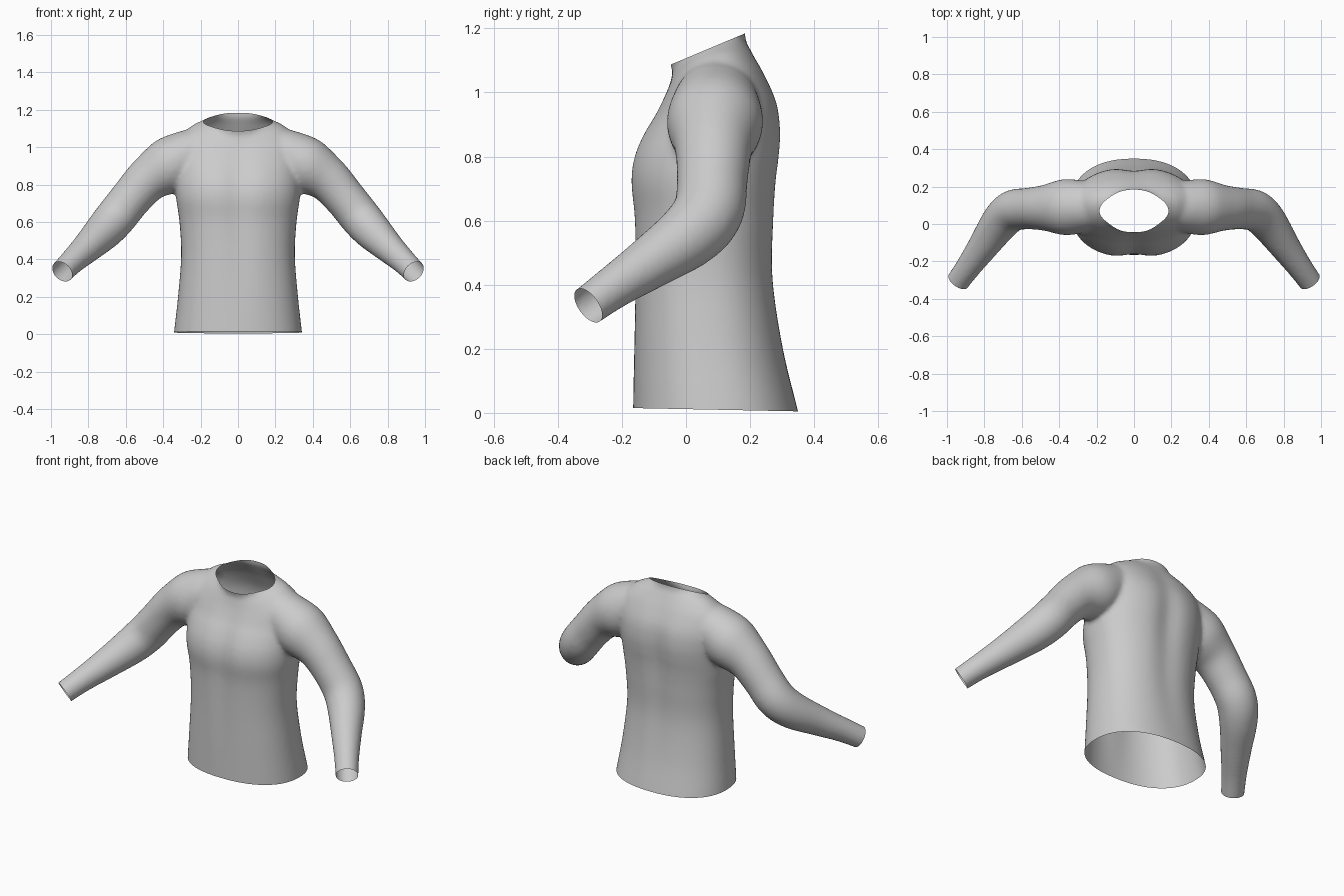
import bpy, bmesh
from math import sin, cos, pi, exp
from mathutils import Vector

if "Cube" in bpy.data.objects:
    bpy.data.objects.remove(bpy.data.objects["Cube"])


def spline(keys, steps):
    """Catmull-Rom interpolation through tuples of any length."""
    out = []
    for i in range(len(keys) - 1):
        p = [keys[max(0, min(len(keys) - 1, i + k))] for k in (-1, 0, 1, 2)]
        for s in range(steps):
            t = s / steps
            out.append([0.5 * (2 * b + (c - a) * t + (2 * a - 5 * b + 4 * c - d) * t * t
                               + (3 * b - a - 3 * c + d) * t ** 3)
                        for a, b, c, d in zip(*p)])
    out.append(list(keys[-1]))
    return out


def loft(bm, rings):
    """Skin closed rings of points and cap both ends."""
    loops = [[bm.verts.new(p) for p in r] for r in rings]
    n = len(loops[0])
    faces = [bm.faces.new((a[i], a[(i + 1) % n], b[(i + 1) % n], b[i]))
             for a, b in zip(loops, loops[1:]) for i in range(n)]
    faces += [bm.faces.new(loops[0][::-1]), bm.faces.new(loops[-1])]
    bmesh.ops.recalc_face_normals(bm, faces=faces)


def power(v, e):
    return (abs(v) ** e) * (1 if v >= 0 else -1)


# Torso rings: front z, back z, side lift, front y, back y, half width, chest/spine groove
TORSO = [
    (-.08, -.08, 0, -.165, .370, .350, .0),
    (.02, .02, 0, -.165, .346, .341, .0),
    (.20, .20, 0, -.165, .306, .321, .004),
    (.42, .42, 0, -.165, .277, .304, .010),
    (.60, .60, 0, -.168, .281, .313, .015),
    (.72, .72, 0, -.180, .289, .330, .020),
    (.80, .80, 0, -.170, .299, .335, .022),
    (.87, .88, 0, -.140, .303, .335, .020),
    (.93, .97, 0, -.102, .289, .335, .014),
    (.99, 1.06, .01, -.070, .247, .325, .008),
    (1.03, 1.11, .035, -.052, .216, .255, .003),
    (1.05, 1.135, .045, -.044, .200, .190, .0),
    (1.066, 1.152, .048, -.041, .190, .152, .0),
    (1.09, 1.18, .042, -.050, .184, .140, .0),
    (1.15, 1.24, .042, -.052, .184, .140, .0),
]


def torso_ring(k, n=72):
    zf, zb, lift, yf, yb, hw, groove = k
    pts = []
    for i in range(n):
        a = 2 * pi * i / n
        e = 0.87
        x, s = hw * power(cos(a), e), power(sin(a), e)
        y = (yf + yb) / 2 + s * (yb - yf) / 2
        y -= s * groove * exp(-(x / .07) ** 2)
        z = zf + (zb - zf) * (s + 1) / 2 + lift * (1 - s * s)
        pts.append((x, y, z))
    return pts


# Sleeve path: x, y, z, radius
SLEEVE = [
    (.17, .095, 1.00, .115), (.27, .093, .955, .138), (.37, .090, .900, .150),
    (.48, .086, .828, .122), (.57, .082, .730, .111), (.65, .070, .630, .110),
    (.715, .010, .555, .103), (.80, -.110, .470, .084),
    (.88, -.222, .395, .069), (.94, -.305, .335, .063), (.975, -.354, .30, .062),
]


def sleeve_rings(side, n=40):
    path = spline(SLEEVE, 6)
    rings = []
    for i, (x, y, z, r) in enumerate(path):
        a, b = path[max(0, i - 1)], path[min(len(path) - 1, i + 1)]
        t = (Vector(b[:3]) - Vector(a[:3])).normalized()
        u = t.cross(Vector((0, 1, .3))).normalized()
        v = t.cross(u)
        ring = [Vector((x, y, z)) + r * (u * cos(2 * pi * j / n) + v * sin(2 * pi * j / n))
                for j in range(n)]
        rings.append([(p.x * side, p.y, p.z) for p in ring])
    return rings


# Torso and both sleeves as overlapping solids
bm = bmesh.new()
loft(bm, [torso_ring(k) for k in spline(TORSO, 5)])
for side in (-1, 1):
    loft(bm, sleeve_rings(side))
mesh = bpy.data.meshes.new("shirt")
bm.to_mesh(mesh)
bm.free()
shirt = bpy.data.objects.new("shirt", mesh)
bpy.context.collection.objects.link(shirt)

# Fuse into one skin and soften the joins
fuse = shirt.modifiers.new("fuse", 'REMESH')
fuse.mode = 'VOXEL'
fuse.voxel_size = 0.011
soften = shirt.modifiers.new("soften", 'SMOOTH')
soften.factor = 0.5
soften.iterations = 14
dg = bpy.context.evaluated_depsgraph_get()
fused = bpy.data.meshes.new_from_object(shirt.evaluated_get(dg))
shirt.modifiers.clear()
shirt.data = fused

# Cut open the hem, neck and cuffs
bm = bmesh.new()
bm.from_mesh(fused)


def cut(point, normal, region):
    faces = [f for f in bm.faces if region(f.calc_center_median())]
    geom = set(faces)
    for f in faces:
        geom.update(f.verts)
        geom.update(f.edges)
    bmesh.ops.bisect_plane(bm, geom=list(geom), dist=1e-5, plane_co=point,
                           plane_no=normal, clear_outer=True)


cut((0, .09, .010), (0, -.02, -1), lambda c: c.z < .2)
cut((0, -.05, 1.086), (0, -.42, 1), lambda c: abs(c.x) < .2 and c.z > 1.0)
for side in (-1, 1):
    cut((.94 * side, -.305, .335), (.5 * side, -.7, -.5), lambda c: c.x * side > .8)
bm.to_mesh(fused)
bm.free()
for poly in fused.polygons:
    poly.use_smooth = True
